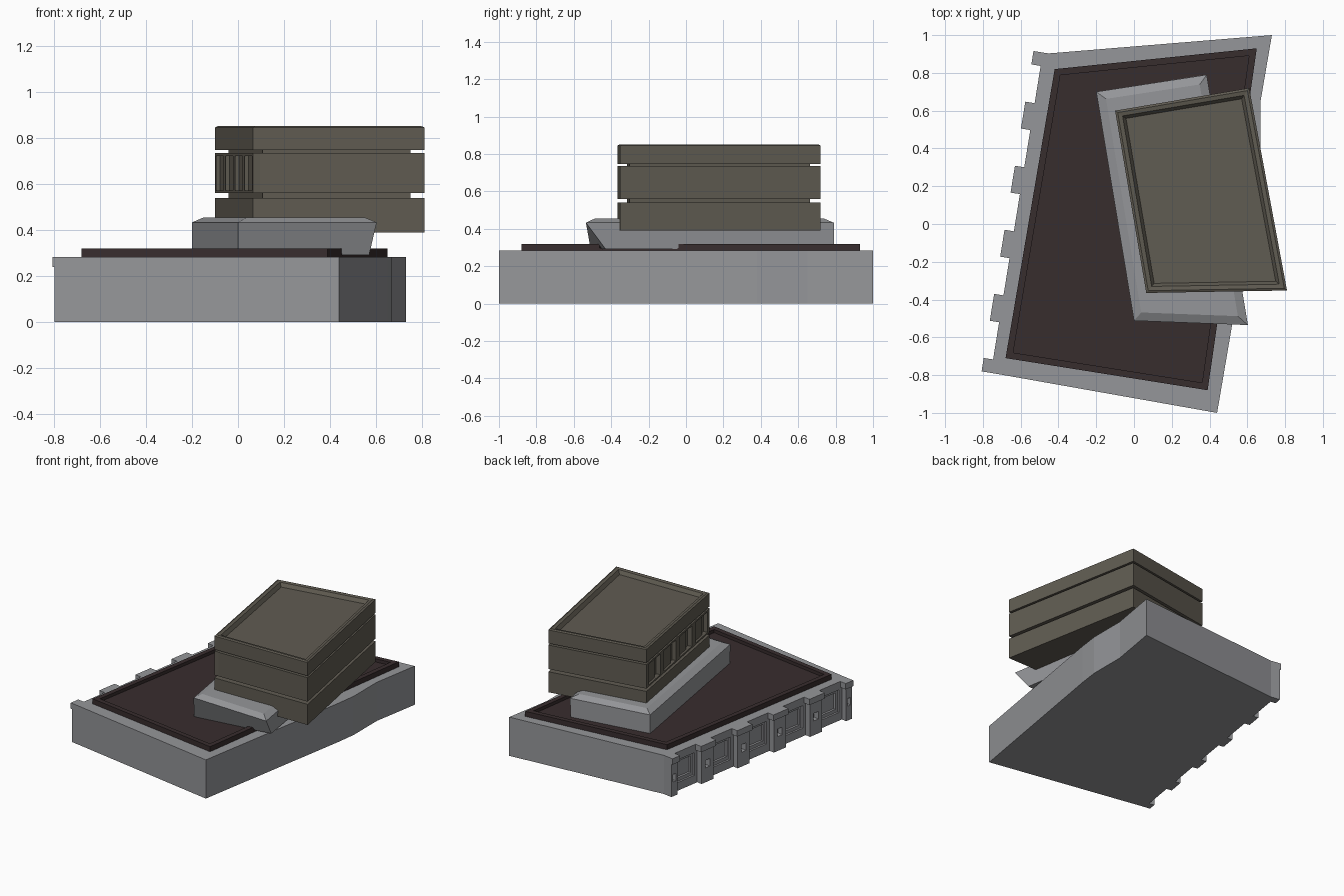
import bpy
from mathutils import Vector
from mathutils.geometry import intersect_line_line

if "Cube" in bpy.data.objects:
    bpy.data.objects.remove(bpy.data.objects["Cube"])


def material(name, rgb):
    m = bpy.data.materials.new(name)
    m.diffuse_color = (*rgb, 1)
    m.use_nodes = True
    m.node_tree.nodes["Principled BSDF"].inputs["Base Color"].default_value = m.diffuse_color
    return m


GREY = material("grey stone", (0.30, 0.305, 0.32))
OLIVE = material("olive brown", (0.117, 0.106, 0.084))
DARK = material("dark brown roof", (0.039, 0.026, 0.027))


def inset(poly, d):
    """Offset a counter-clockwise polygon inwards by d."""
    lines, out = [], []
    for i, p in enumerate(poly):
        a, b = Vector((*p, 0)), Vector((*poly[(i + 1) % len(poly)], 0))
        t = (b - a).normalized()
        n = Vector((-t.y, t.x, 0)) * d
        lines.append((a + n, b + n))
    for i in range(len(poly)):
        q = intersect_line_line(*lines[i - 1], *lines[i])[0]
        out.append((q.x, q.y))
    return out


def build(name, solids, mat):
    """Each solid is a list of (polygon, z) rings, capped at both ends."""
    verts, faces = [], []
    for rings in solids:
        s, n = len(verts), len(rings[0][0])
        for poly, z in rings:
            verts += [(x, y, z) for x, y in poly]
        faces.append([s + i for i in reversed(range(n))])
        last = s + n * (len(rings) - 1)
        faces.append([last + i for i in range(n)])
        for k in range(len(rings) - 1):
            for i in range(n):
                a, b = s + k * n + i, s + k * n + (i + 1) % n
                faces.append([a, b, b + n, a + n])
    me = bpy.data.meshes.new(name)
    me.from_pydata(verts, [], faces)
    me.materials.append(mat)
    ob = bpy.data.objects.new(name, me)
    bpy.context.collection.objects.link(ob)
    return ob


class Wall:
    """Makes blocks along a wall: u along it, w outwards on its left side."""

    def __init__(self, a, b):
        self.a = Vector(a)
        self.t = (Vector(b) - self.a).normalized()
        self.n = Vector((-self.t.y, self.t.x))
        self.length = (Vector(b) - self.a).length

    def block(self, u0, u1, z0, z1, w0, w1):
        p = [tuple(self.a + self.t * u + self.n * w)
             for u, w in ((u0, w0), (u1, w0), (u1, w1), (u0, w1))]
        return [(p, z0), (p, z1)]

    def frame(self, u0, u1, z0, z1, hu0, hu1, hz0, hz1, w0, w1):
        return [self.block(u0, hu0, z0, z1, w0, w1),
                self.block(hu1, u1, z0, z1, w0, w1),
                self.block(hu0, hu1, z0, hz0, w0, w1),
                self.block(hu0, hu1, hz1, z1, w0, w1)]


# Base block, its right side gently bent
base = [(-0.728, -0.793), (0.44, -1.0), (0.65, 0.23), (0.67, 0.38),
        (0.67, 0.65), (0.73, 1.0), (-0.453, 0.903)]
build("base_block", [[(base, 0), (base, 0.283)]], GREY)

# Left facade: framed bays between pilasters
wall = Wall((-0.728, -0.793), (-0.453, 0.903))
step = wall.length / 5
bays, piers, caps = [], [], []
for i in range(5):
    u0, u1 = i * step, (i + 1) * step
    bays += wall.frame(u0, u1, 0, 0.283, u0 + 0.085, u1 - 0.085, 0.06, 0.225, 0, 0.03)
    bays += wall.frame(u0 + 0.085, u1 - 0.085, 0.06, 0.225,
                       u0 + 0.105, u1 - 0.105, 0.085, 0.205, 0, 0.016)
for i in range(6):
    c = i * step
    lo, hi = max(c - 0.057, 0), min(c + 0.057, wall.length)
    k0, k1 = max(c - 0.072, 0), min(c + 0.072, wall.length)
    m = (lo + hi) / 2
    h = 0.022 if 0 < i < 5 else 0.014
    piers += wall.frame(lo, hi, 0, 0.24, m - h, m + h, 0.105, 0.16, 0.03, 0.07)
    caps.append(wall.block(k0, k1, 0.24, 0.283, 0.03, 0.08))
build("facade_bays", bays, GREY)
build("pilasters", piers, GREY)
build("pilaster_caps", caps, GREY)

# Dark roof deck and its raised edge, open beside the podium
deck = [(-0.68, -0.71), (0.39, -0.88), (0.65, 0.93), (-0.42, 0.82)]
inner = inset(deck, 0.035)
build("roof_deck", [[(deck, 0.282), (deck, 0.297)]], DARK)


def lerp(p, q, t):
    return (p[0] + (q[0] - p[0]) * t, p[1] + (q[1] - p[1]) * t)


rim = []
for i in range(4):
    j = (i + 1) % 4
    for t0, t1 in ([(0, 0.23), (0.464, 1)] if i == 1 else [(0, 1)]):
        bar = [lerp(deck[i], deck[j], t0), lerp(deck[i], deck[j], t1),
               lerp(inner[i], inner[j], t1), lerp(inner[i], inner[j], t0)]
        rim.append([(bar, 0.29), (bar, 0.32)])
build("roof_edge", rim, DARK)

# Podium with leaning front corner and chamfered top
foot = [(0.0, -0.51), (0.57, -0.43), (0.38, 0.79), (-0.20, 0.70)]
lip = [(0.0, -0.512), (0.603, -0.535), (0.385, 0.79), (-0.20, 0.70)]
build("podium", [[(foot, 0.292), (lip, 0.433), (inset(lip, 0.045), 0.455)]], GREY)

# Tower: three bands separated by grooves
plan = [(0.065, -0.365), (0.81, -0.352), (0.61, 0.72), (-0.10, 0.60)]
core = inset(plan, 0.05)
build("tower_core", [[(core, 0.45), (core, 0.80)]], OLIVE)
build("tower_lower_band", [[(plan, 0.39), (plan, 0.54)]], OLIVE)
build("tower_top_band", [[(plan, 0.748), (plan, 0.846), (inset(plan, 0.012), 0.852),
                          (inset(plan, 0.034), 0.848), (inset(plan, 0.05), 0.822)]], OLIVE)

# Middle band, with recessed windows on its left side
shell = Wall(plan[0], plan[3])
back = shell.n * -0.03
mid = [tuple(Vector(plan[0]) + back), plan[1], plan[2], tuple(Vector(plan[3]) + back)]
# keep the front and back walls flush with the other bands
mid[0] = lerp(plan[0], plan[1], 0.041)
mid[3] = lerp(plan[3], plan[2], 0.042)
build("tower_middle_band", [[(mid, 0.56), (mid, 0.735)]], OLIVE)
bars, w = [], shell.length / 4
for i in range(4):
    bars += shell.frame(i * w, (i + 1) * w, 0.56, 0.735, i * w + 0.03, (i + 1) * w - 0.03,
                        0.572, 0.722, -0.032, 0)
    bars.append(shell.block(i * w + 0.085, (i + 1) * w - 0.03, 0.572, 0.722, -0.032, -0.016))
build("tower_window_frames", bars, OLIVE)
